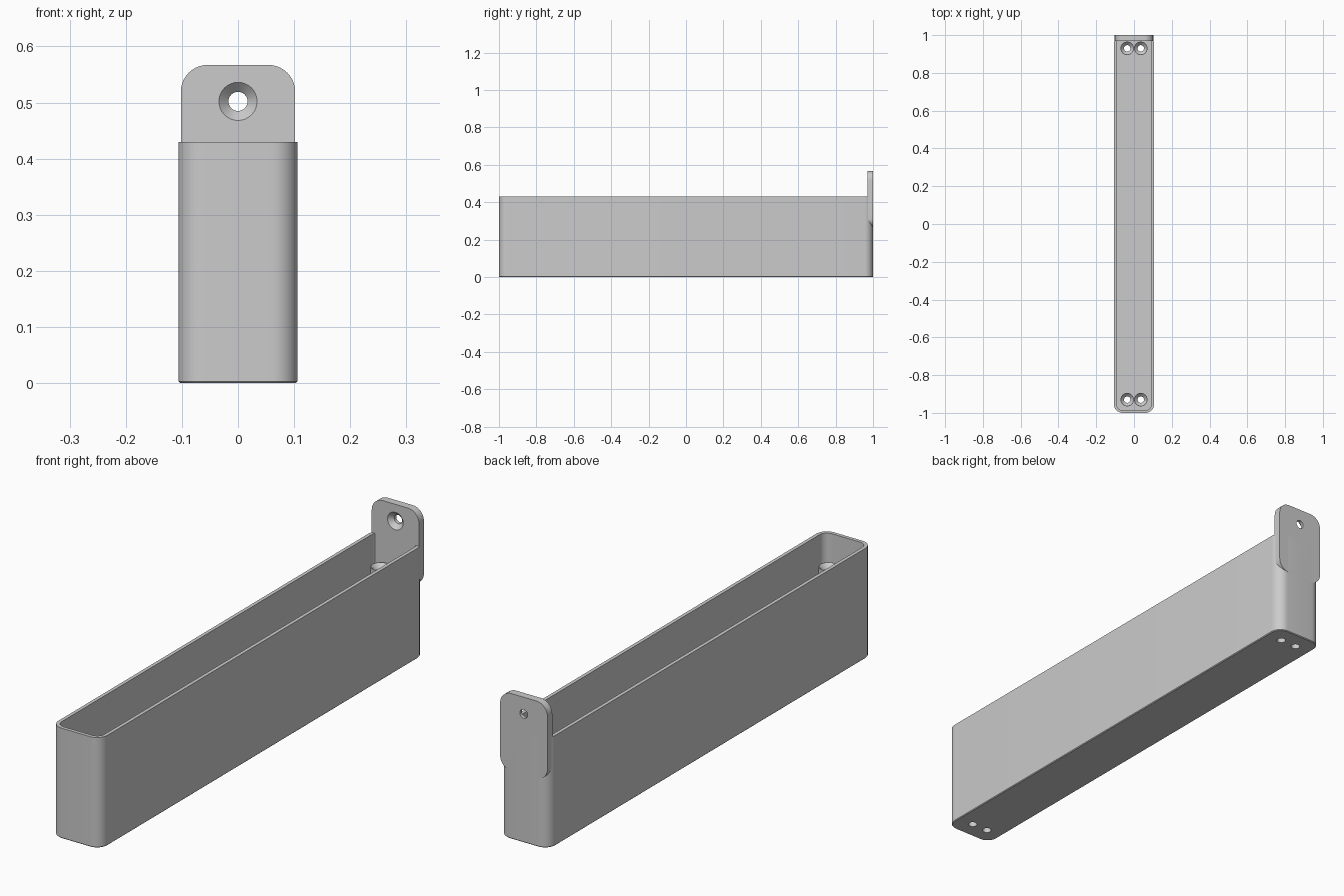
import bpy
import bmesh
from math import sin, cos, pi, radians
from mathutils import Matrix

cube = bpy.data.objects.get("Cube")
if cube:
    bpy.data.objects.remove(cube, do_unlink=True)

grey = bpy.data.materials.new("plain grey")
grey.use_nodes = True
grey.diffuse_color = (0.6, 0.6, 0.6, 1)
grey.node_tree.nodes["Principled BSDF"].inputs["Base Color"].default_value = (0.6, 0.6, 0.6, 1)


def finish(bm, name):
    bmesh.ops.recalc_face_normals(bm, faces=bm.faces)
    mesh = bpy.data.meshes.new(name)
    bm.to_mesh(mesh)
    bm.free()
    mesh.materials.append(grey)
    obj = bpy.data.objects.new(name, mesh)
    bpy.context.collection.objects.link(obj)
    return obj


def activate(obj):
    bpy.ops.object.select_all(action="DESELECT")
    obj.select_set(True)
    bpy.context.view_layer.objects.active = obj


def smooth(obj):
    activate(obj)
    bpy.ops.object.shade_smooth_by_angle(angle=radians(30))


def rounded_rect(hx, hy, r, steps=10):
    """Outline of a rectangle with rounded corners."""
    points = []
    for k, (sx, sy) in enumerate([(1, 1), (-1, 1), (-1, -1), (1, -1)]):
        for i in range(steps + 1):
            a = (k + i / steps) * pi / 2
            points.append((sx * (hx - r) + r * cos(a), sy * (hy - r) + r * sin(a)))
    return points


def loft(name, rings, matrix=Matrix()):
    """Skin a stack of (half width, half depth, radius, height) outlines."""
    bm = bmesh.new()
    loops = [[bm.verts.new((x, y, z)) for x, y in rounded_rect(hx, hy, r)]
             for hx, hy, r, z in rings]
    n = len(loops[0])
    for a, b in zip(loops, loops[1:]):
        for i in range(n):
            j = (i + 1) % n
            bm.faces.new((a[i], a[j], b[j], b[i]))
    bm.faces.new(loops[0])
    bm.faces.new(loops[-1])
    bm.transform(matrix)
    return finish(bm, name)


def lathe(name, profile, matrix, closed=False, steps=32):
    """Revolve (radius, height) points about z."""
    bm = bmesh.new()
    rings = [[bm.verts.new((r * cos(2 * pi * i / steps), r * sin(2 * pi * i / steps), z))
              for i in range(steps)] for r, z in profile]
    pairs = list(zip(rings, rings[1:]))
    if closed:
        pairs.append((rings[-1], rings[0]))
    else:
        bm.faces.new(rings[0])
        bm.faces.new(rings[-1])
    for a, b in pairs:
        for i in range(steps):
            j = (i + 1) % steps
            bm.faces.new((a[i], a[j], b[j], b[i]))
    bm.transform(matrix)
    return finish(bm, name)


def drill(target, cutter):
    cutter.hide_render = True
    mod = target.modifiers.new("hole", "BOOLEAN")
    mod.operation = "DIFFERENCE"
    mod.solver = "EXACT"
    mod.object = cutter
    activate(target)
    bpy.ops.object.modifier_apply(modifier=mod.name)
    bpy.data.objects.remove(cutter, do_unlink=True)


WIDTH, LENGTH, HEIGHT = 0.106, 1.0, 0.43
WALL, FLOOR, CORNER = 0.014, 0.02, 0.045
HOLE, SINK = 0.017, 0.034

# Open tray with thin walls and rounded corners
tray = loft("tray", [
    (WIDTH - 0.003, LENGTH - 0.003, CORNER - 0.003, 0),
    (WIDTH, LENGTH, CORNER, 0.003),
    (WIDTH, LENGTH, CORNER, HEIGHT),
    (WIDTH - WALL, LENGTH - WALL, CORNER - WALL, HEIGHT),
    (WIDTH - WALL, LENGTH - WALL, CORNER - WALL, FLOOR),
])

# Pairs of countersunk screw posts at both ends
POST_TOP = 0.33
for end, y in (("front", -0.93), ("back", 0.93)):
    for side, x in (("right", -0.036), ("left", 0.036)):
        place = Matrix.Translation((x, y, 0))
        drill(tray, lathe("floor_cutter", [(HOLE, -0.05), (HOLE, 0.05)], place))
        post = lathe(f"{end}_{side}_screw_post", [
            (0.0355, FLOOR - 0.004), (0.0355, POST_TOP), (SINK, POST_TOP),
            (HOLE, POST_TOP - HOLE), (HOLE, FLOOR - 0.004)], place, closed=True)
        smooth(post)
smooth(tray)

# Hanging tab with rounded corners and a countersunk hole
TAB_TOP, TAB_BOTTOM, TAB_FRONT = 0.567, 0.265, 0.97
half = (TAB_TOP - TAB_BOTTOM) / 2
turn = Matrix.Rotation(pi / 2, 4, "X")
tab = loft("hanging_tab", [(0.102, half, 0.048, 0), (0.102, half, 0.048, TAB_FRONT - 1)],
           Matrix.Translation((0, TAB_FRONT, TAB_BOTTOM + half)) @ turn)
drill(tab, lathe("tab_cutter", [(SINK + 0.01, 0.01), (HOLE, -HOLE), (HOLE, -0.05)],
                 Matrix.Translation((0, TAB_FRONT, 0.502)) @ turn))
smooth(tab)
